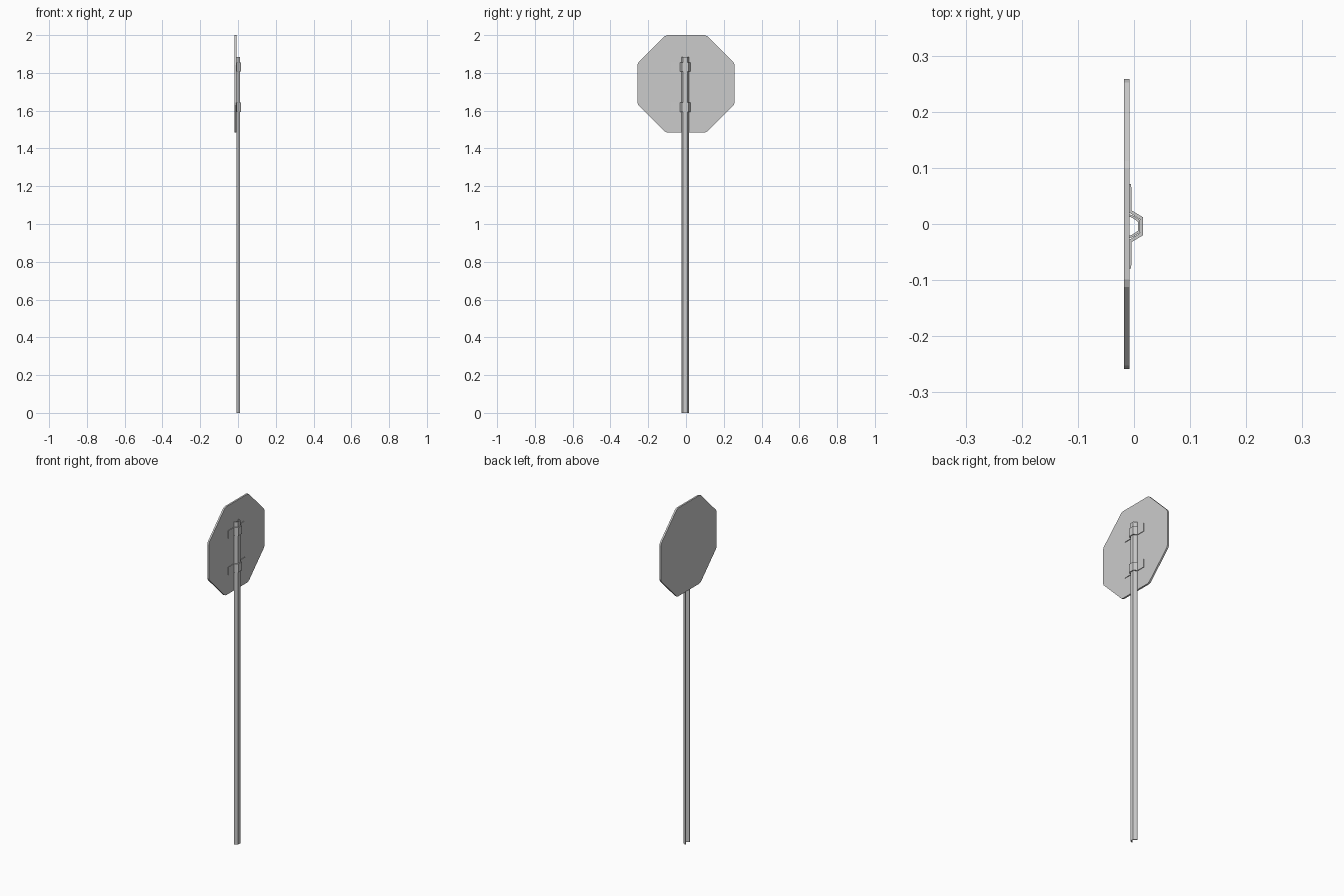
import bpy, bmesh
from mathutils import Vector

cube = bpy.data.objects.get("Cube")
if cube:
    bpy.data.objects.remove(cube, do_unlink=True)

metal = bpy.data.materials.new("grey metal")
metal.use_nodes = True
GREY = (0.6, 0.6, 0.6, 1)
metal.diffuse_color = GREY
metal.node_tree.nodes["Principled BSDF"].inputs["Base Color"].default_value = GREY

MID_Y = -0.004      # centre line of post and clamps
BACK_X = -0.008     # rear face of the panel


def prism(name, outline, depth):
    """Extrude a closed outline of 3D points along a depth vector."""
    bm = bmesh.new()
    face = bm.faces.new([bm.verts.new(p) for p in outline])
    new = bmesh.ops.extrude_face_region(bm, geom=[face])["geom"]
    bmesh.ops.translate(bm, vec=Vector(depth),
                        verts=[v for v in new if isinstance(v, bmesh.types.BMVert)])
    bmesh.ops.recalc_face_normals(bm, faces=bm.faces)
    mesh = bpy.data.meshes.new(name)
    bm.to_mesh(mesh)
    bm.free()
    mesh.materials.append(metal)
    obj = bpy.data.objects.new(name, mesh)
    bpy.context.collection.objects.link(obj)
    return obj


def channel(name, outer, inner, low, high):
    """Symmetric bent sheet: half profiles given as (x, half width)."""
    half = lambda pts, side: [(x, MID_Y + side * w, low) for x, w in pts]
    outline = (half(outer, 1) + half(outer, -1)[::-1]
               + half(inner, -1) + half(inner, 1)[::-1])
    return prism(name, outline, (0, 0, high - low))


# Octagonal panel with slightly softened corners
R, C, MID_Z = 0.258, 0.107, 1.742
quarter = [(C, R), (R, C)]
corners = (quarter + [(y, -z) for y, z in quarter[::-1]]
           + [(-y, -z) for y, z in quarter] + [(-y, z) for y, z in quarter[::-1]])
outline = []
for i, corner in enumerate(corners):
    here = Vector(corner)
    for other in (corners[i - 1], corners[(i + 1) % len(corners)]):
        p = here + (Vector(other) - here).normalized() * 0.008
        outline.append((BACK_X, p.x, p.y + MID_Z))
prism("sign_panel", outline, (-0.01, 0, 0))

# Open channel post
channel("post", [(BACK_X, 0.021), (-0.002, 0.019), (0.011, 0.011)],
        [(BACK_X, 0.017), (-0.003, 0.015), (0.007, 0.008)], 0, 1.885)

# Two clamps, each with flat wings against the panel
for name, z in (("upper_clamp", 1.831), ("lower_clamp", 1.618)):
    channel(name,
            [(BACK_X + 0.003, 0.075), (BACK_X + 0.004, 0.028), (0.016, 0.016)],
            [(BACK_X, 0.075), (BACK_X, 0.024), (0.011, 0.012)],
            z - 0.024, z + 0.024)
